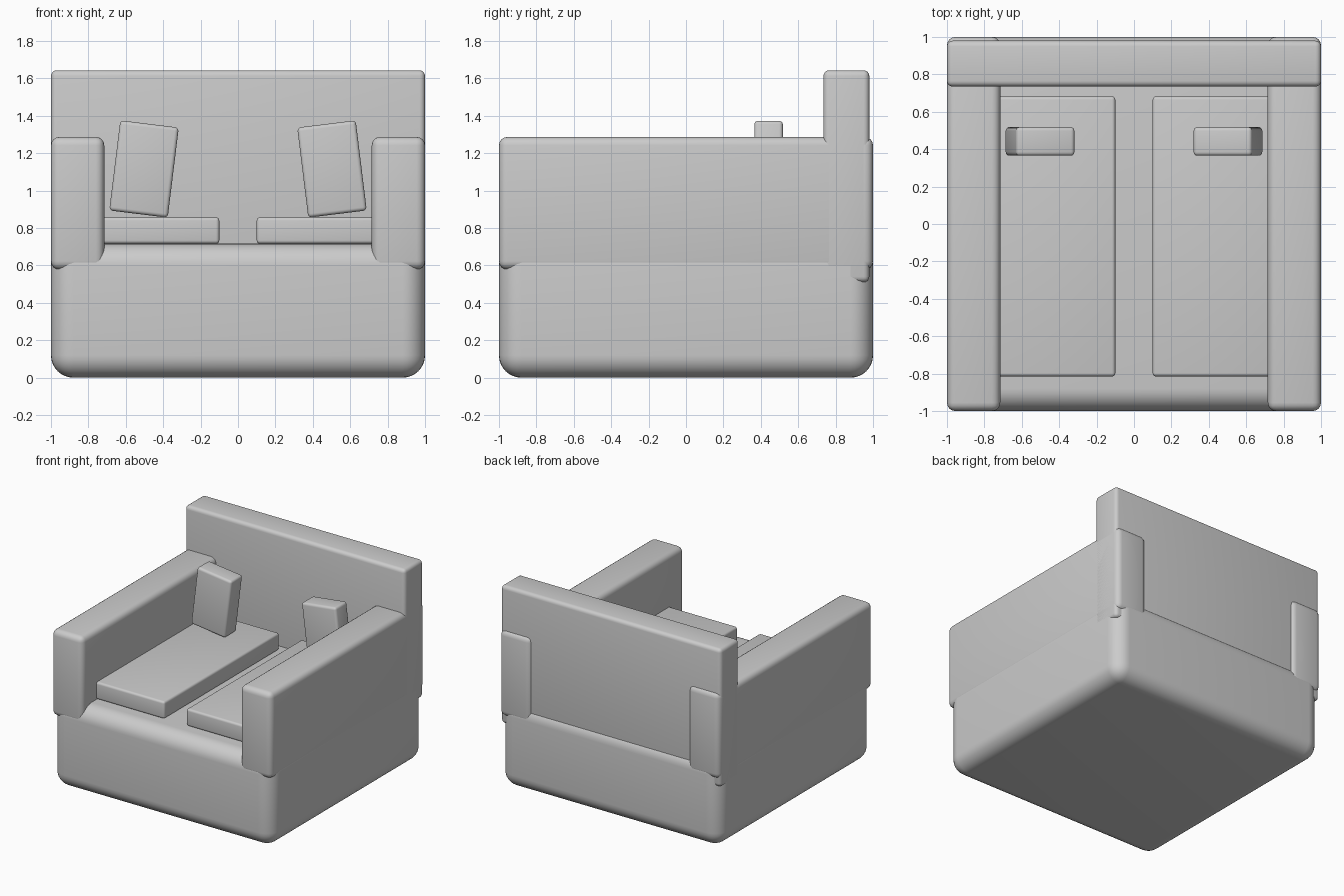
import bpy
from math import radians

if "Cube" in bpy.data.objects:
    bpy.data.objects.remove(bpy.data.objects["Cube"])


def rounded_box(name, lo, hi, radius, segments=4, tilt=0.0):
    """Box between two corners with rounded edges, tilted about its own y axis."""
    centre = [(a + b) / 2 for a, b in zip(lo, hi)]
    bpy.ops.mesh.primitive_cube_add(size=1, location=centre)
    obj = bpy.context.object
    obj.name = name
    obj.scale = [b - a for a, b in zip(lo, hi)]
    bpy.ops.object.transform_apply(location=False, rotation=False, scale=True)
    obj.rotation_euler.y = radians(tilt)
    bevel = obj.modifiers.new("rounded_edges", 'BEVEL')
    bevel.width = radius
    bevel.segments = segments
    bpy.ops.object.modifier_apply(modifier=bevel.name)
    bpy.ops.object.shade_smooth_by_angle(angle=radians(35))
    return obj


# Base block and backrest
rounded_box("base", (-1, -1, 0), (1, 1, 0.717), 0.12, 8)
rounded_box("backrest", (-1, 0.735, 0.51), (1, 0.98, 1.643), 0.03)

# Arms, seat cushions and pillows, one of each per side
for side, s in (("left", -1), ("right", 1)):
    def pair_box(part, x0, x1, y, z, radius, tilt=0.0):
        a, b = sorted((s * x0, s * x1))
        rounded_box(f"{side}_{part}", (a, y[0], z[0]), (b, y[1], z[1]),
                    radius, tilt=-s * tilt)

    pair_box("arm", 0.715, 1.0, (-1, 1), (0.578, 1.287), 0.045)
    pair_box("seat_cushion", 0.10, 0.74, (-0.815, 0.682), (0.716, 0.858), 0.018)
    pair_box("pillow", 0.345, 0.66, (0.365, 0.518), (0.873, 1.358), 0.02, tilt=7)
